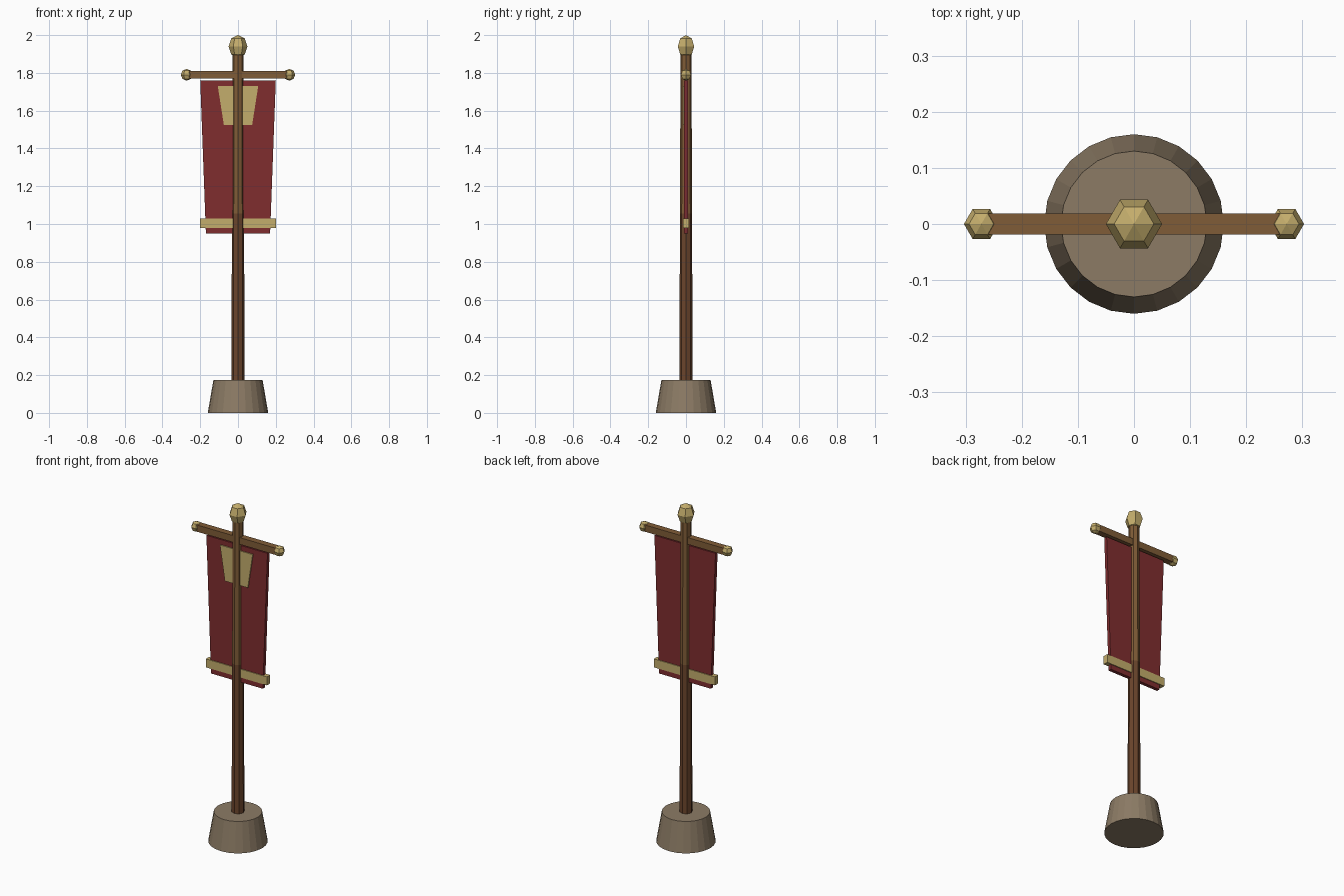
import bpy, bmesh, math
from mathutils import Matrix

cube = bpy.data.objects.get("Cube")
if cube:
    bpy.data.objects.remove(cube, do_unlink=True)


def material(name, hex_code):
    """Flat colour from an sRGB hex code, stored as linear values."""
    srgb = [int(hex_code[i:i + 2], 16) / 255 for i in (0, 2, 4)]
    colour = [((c + 0.055) / 1.055) ** 2.4 for c in srgb] + [1]
    mat = bpy.data.materials.new(name)
    mat.use_nodes = True
    mat.diffuse_color = colour
    mat.node_tree.nodes["Principled BSDF"].inputs["Base Color"].default_value = colour
    return mat


stone = material("stone", "8C7B65")
dark_wood = material("dark wood", "6B452C")
light_wood = material("light wood", "805C37")
red_cloth = material("red cloth", "802D2F")
gold = material("gold", "C4AD6C")


def finish(name, bm, mat):
    bmesh.ops.recalc_face_normals(bm, faces=bm.faces)
    mesh = bpy.data.meshes.new(name)
    bm.to_mesh(mesh)
    bm.free()
    mesh.materials.append(mat)
    obj = bpy.data.objects.new(name, mesh)
    bpy.context.collection.objects.link(obj)
    return obj


def tapered_post(name, sides, r_low, r_high, z_low, z_high, mat):
    bm = bmesh.new()
    bmesh.ops.create_cone(bm, cap_ends=True, segments=sides, radius1=r_low,
                          radius2=r_high, depth=z_high - z_low,
                          matrix=Matrix.Translation((0, 0, (z_low + z_high) / 2)))
    return finish(name, bm, mat)


def panel(name, half_low, half_high, y_front, y_back, z_low, z_high, mat):
    """Upright slab whose width changes from bottom to top."""
    bm = bmesh.new()
    outline = [(-half_low, z_low), (half_low, z_low), (half_high, z_high), (-half_high, z_high)]
    face = bm.faces.new([bm.verts.new((x, y_front, z)) for x, z in outline])
    grown = bmesh.ops.extrude_face_region(bm, geom=[face])["geom"]
    moved = [v for v in grown if isinstance(v, bmesh.types.BMVert)]
    bmesh.ops.translate(bm, verts=moved, vec=(0, y_back - y_front, 0))
    return finish(name, bm, mat)


def knob(name, x, z, radius, half_height):
    """Six-sided faceted ball with corners towards the front and back."""
    bm = bmesh.new()
    place = (Matrix.Translation((x, 0, z)) @ Matrix.Rotation(math.pi / 2, 4, "Z")
             @ Matrix.Diagonal((radius, radius, half_height, 1)))
    bmesh.ops.create_uvsphere(bm, u_segments=6, v_segments=4, radius=1, matrix=place)
    return finish(name, bm, gold)


# Stand and pole
tapered_post("base", 24, 0.16, 0.13, 0, 0.175, stone)
tapered_post("lower_pole", 8, 0.035, 0.032, 0.17, 1.055, dark_wood)
tapered_post("upper_pole", 8, 0.032, 0.029, 1.055, 1.92, light_wood)
knob("top_finial", 0, 1.94, 0.05, 0.06)

# Crossbar with end knobs
panel("crossbar", 0.26, 0.26, -0.019, 0.019, 1.77, 1.81, light_wood)
for side, sign in (("left", 1), ("right", -1)):
    knob(side + "_crossbar_knob", sign * 0.272, 1.79, 0.031, 0.031)

# Hanging cloth with its trim and front emblem
panel("banner_cloth", 0.17, 0.2, -0.01, 0.01, 0.95, 1.76, red_cloth)
panel("banner_trim", 0.2, 0.2, -0.015, 0.015, 0.98, 1.03, gold)
panel("banner_emblem", 0.075, 0.107, -0.016, -0.009, 1.525, 1.73, gold)
